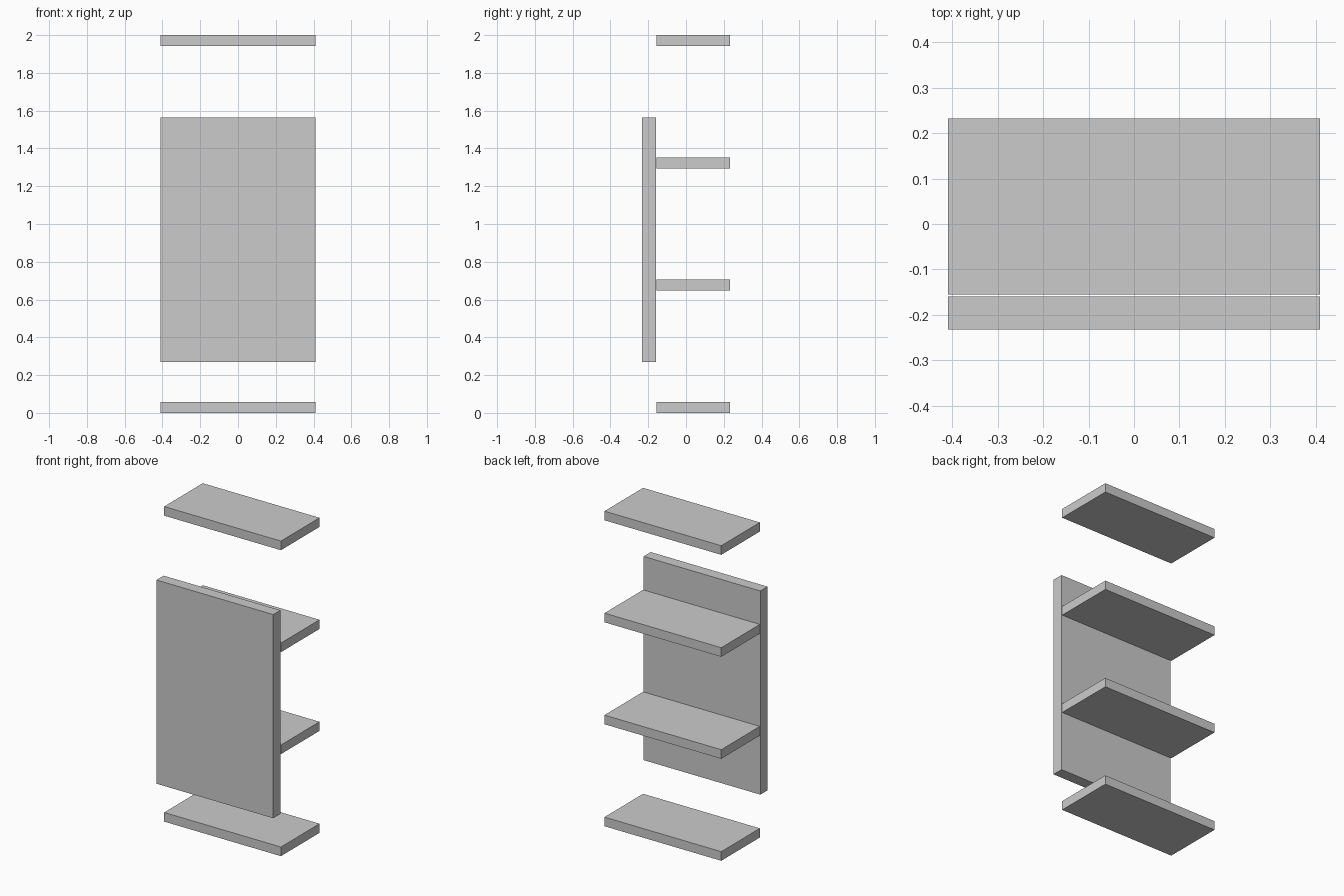
import bpy

if "Cube" in bpy.data.objects:
    bpy.data.objects.remove(bpy.data.objects["Cube"])


def box(name, lo, hi):
    """Add a box spanning two opposite corners."""
    centre = [(a + b) / 2 for a, b in zip(lo, hi)]
    bpy.ops.mesh.primitive_cube_add(size=1, location=centre)
    obj = bpy.context.object
    obj.name = name
    obj.scale = [b - a for a, b in zip(lo, hi)]
    bpy.ops.object.transform_apply(location=False, rotation=False, scale=True)
    return obj


HALF_W, HALF_D = 0.41, 0.232
THICK = 0.058
STEP = (2.0 - THICK) / 3

# Four evenly spaced shelves
for i in range(4):
    z = i * STEP
    box(f"shelf_{i + 1}", (-HALF_W, -0.155, z), (HALF_W, HALF_D, z + THICK))

# Upright panel standing just clear of the shelves
box("front_panel", (-HALF_W, -HALF_D, 0.27), (HALF_W, -0.16, 1.563))
